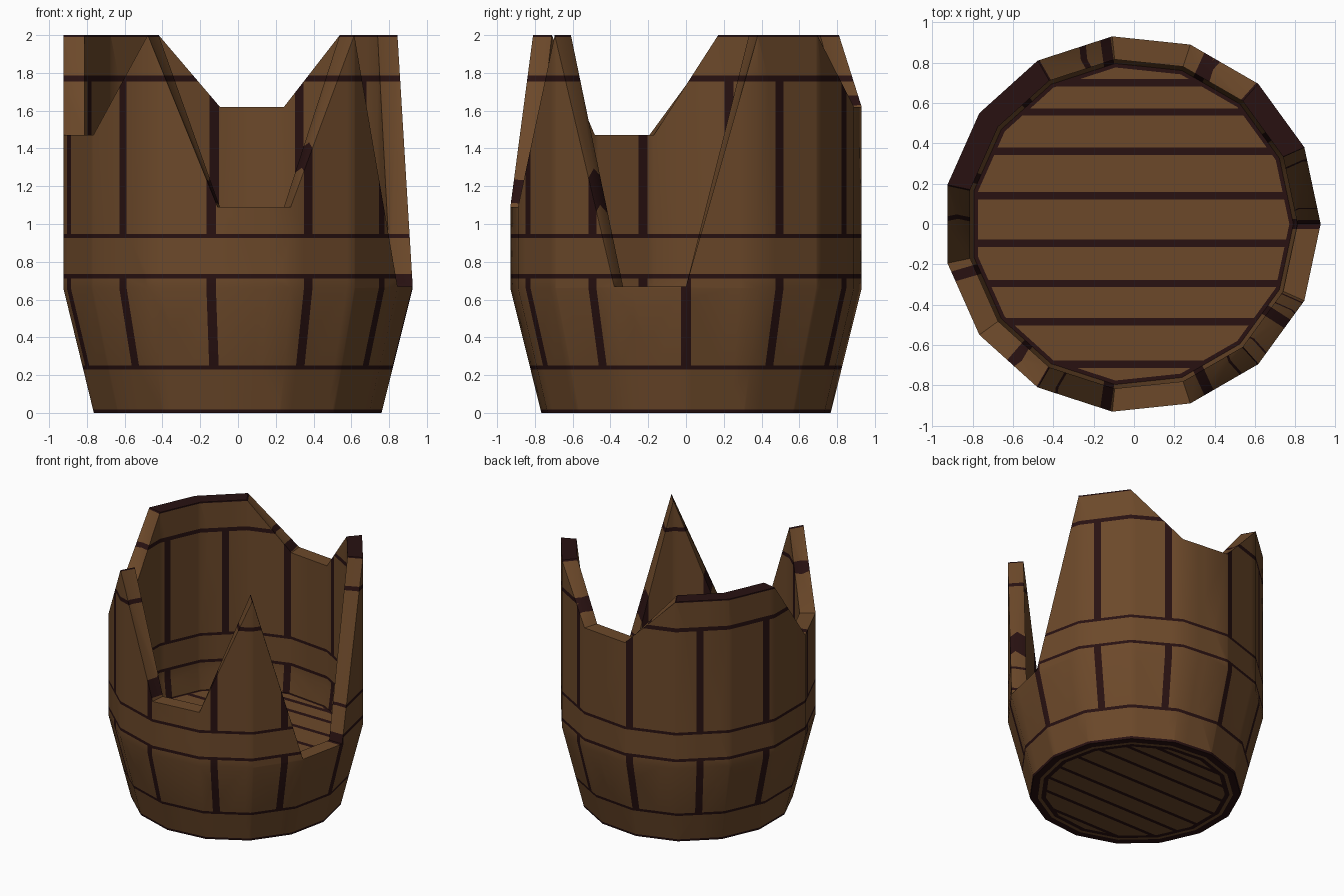
import bpy, bmesh, math
from mathutils import Vector

if "Cube" in bpy.data.objects:
    bpy.data.objects.remove(bpy.data.objects["Cube"])

SIDES, STAVES = 15, 11
X_SHIFT = -0.01
# broken rim height at each of the 15 corners
RIM = [.67, 2, 2, 1.62, 1.62, 2, 2, 2, 1.47, 1.47, 2, 1.09, 1.09, 2, .67]


def material(name, rgb):
    m = bpy.data.materials.new(name)
    m.diffuse_color = (*rgb, 1)
    m.use_nodes = True
    m.node_tree.nodes["Principled BSDF"].inputs["Base Color"].default_value = m.diffuse_color
    return m


MATS = [material("brown_wood", (.150, .066, .023)),
        material("dark_groove", (.021, .0055, .0055))]


def ring_point(bm, k, r, z):
    a = 2 * math.pi * k / SIDES
    return bm.verts.new((r * math.cos(a), r * math.sin(a), z))


def cut(bm, co, no):
    bmesh.ops.bisect_plane(bm, geom=bm.verts[:] + bm.edges[:] + bm.faces[:],
                           dist=1e-5, plane_co=co, plane_no=no)


def finish(bm, name, rule):
    for f in bm.faces:
        f.material_index = int(rule(f.calc_center_median()))
    me = bpy.data.meshes.new(name)
    bm.to_mesh(me)
    bm.free()
    for m in MATS:
        me.materials.append(m)
    ob = bpy.data.objects.new(name, me)
    ob.location.x = X_SHIFT
    bpy.context.collection.objects.link(ob)
    bpy.ops.object.select_all(action='DESELECT')
    ob.select_set(True)
    bpy.context.view_layer.objects.active = ob
    bpy.ops.object.shade_smooth_by_angle(angle=math.radians(30))
    return ob


# --- barrel wall: outside, broken rim and inside in one strip
bm = bmesh.new()
cols = []
for k, h in enumerate(RIM):
    profile = [(.77, 0), (.935, .66), (.935, h), (.82, h), (.82, .66), (.80, .5)]
    cols.append([ring_point(bm, k, r, z) for r, z in profile])
for k in range(SIDES):
    a, b = cols[k], cols[(k + 1) % SIDES]
    for i in range(len(a) - 1):
        bm.faces.new((a[i], b[i], b[i + 1], a[i + 1]))
bmesh.ops.triangulate(bm, faces=[f for f in bm.faces if abs(f.normal.z) >= 0])

# grooves: hoop edges by height, stave gaps by direction
BANDS = [(-1, .018), (.23, .252), (.712, .735), (.926, .948), (1.755, 1.787), (1.99, 3)]
DIRS = [Vector((math.cos(2 * math.pi * k / STAVES), math.sin(2 * math.pi * k / STAVES), 0))
        for k in range(STAVES)]
GAP = .026
for lo, hi in BANDS:
    for z in (lo, hi):
        if 0 < z < 2:
            cut(bm, (0, 0, z), (0, 0, 1))
for d in DIRS:
    side = Vector((-d.y, d.x, 0))
    for s in (-GAP, GAP):
        cut(bm, side * s, side)


def wall_dark(c):
    if any(lo < c.z < hi for lo, hi in BANDS):
        return True
    if not (.25 < c.z < .712 or .948 < c.z < 1.755):
        return False
    return any(c.x * d.x + c.y * d.y > 0 and abs(c.y * d.x - c.x * d.y) < GAP for d in DIRS)


finish(bm, "barrel_wall", wall_dark)

# --- planked discs: inner floor and underside
LINES = [.70, .555, .36, .14, -.095, -.295, -.485, -.695]


def apothem_radius(c):
    # corner radius of the 15-gon that passes through c
    step = 2 * math.pi / SIDES
    a = math.atan2(c.y, c.x) % step - step / 2
    return math.hypot(c.x, c.y) * math.cos(a) / math.cos(step / 2)


def planked_disc(name, z, radii, dark_rings, scale, up):
    bm = bmesh.new()
    rings = [[ring_point(bm, k, r, z) for k in range(SIDES)] for r in radii]
    bm.faces.new(rings[0])
    for a, b in zip(rings, rings[1:]):
        for k in range(SIDES):
            j = (k + 1) % SIDES
            bm.faces.new((a[k], b[k], b[j], a[j]))
    bm.normal_update()
    if not up:
        bmesh.ops.reverse_faces(bm, faces=bm.faces[:])
    w = .018 * scale
    for y in LINES:
        for s in (-w, w):
            cut(bm, (0, y * scale + s, 0), (0, 1, 0))

    def dark(c):
        r = apothem_radius(c)
        if r > radii[0]:
            return any(lo < r < hi for lo, hi in dark_rings)
        return any(abs(c.y - y * scale) < w for y in LINES)
    finish(bm, name, dark)


planked_disc("inner_floor", .5, [.78, .80], [(.78, .81)], 1, True)
planked_disc("underside", 0, [.655, .69, .715, .77], [(.655, .69), (.715, .78)], .84, False)
